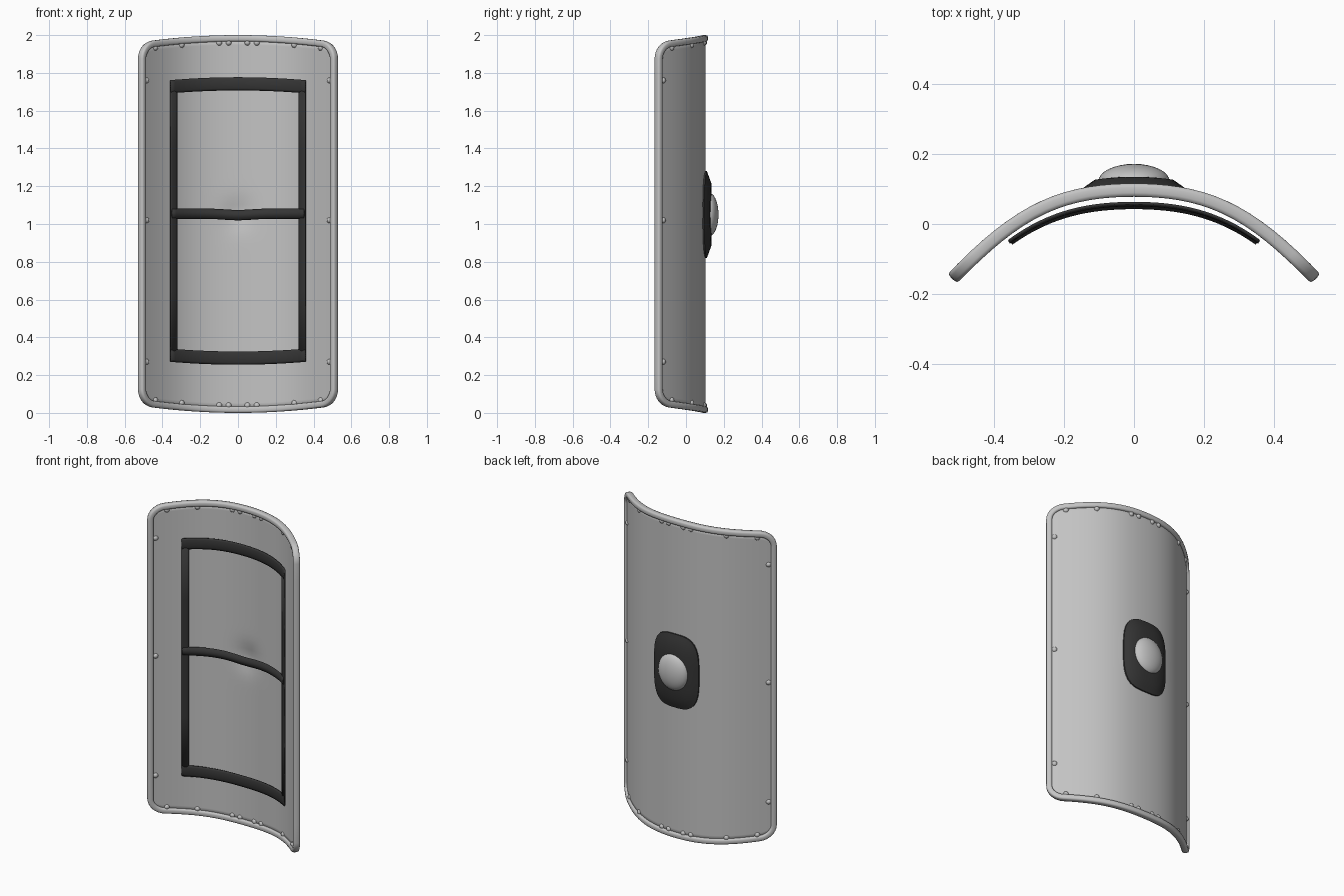
import bpy, bmesh, math
from mathutils import Vector, Matrix
from mathutils.geometry import interpolate_bezier

cube = bpy.data.objects.get("Cube")
if cube:
    bpy.data.objects.remove(cube)


def material(name, rgb, rough):
    m = bpy.data.materials.new(name)
    m.use_nodes = True
    m.diffuse_color = (*rgb, 1)
    bsdf = next(n for n in m.node_tree.nodes if n.type == 'BSDF_PRINCIPLED')
    bsdf.inputs["Base Color"].default_value = (*rgb, 1)
    bsdf.inputs["Roughness"].default_value = rough
    return m


STEEL = material("light_grey_steel", (0.55, 0.55, 0.55), 0.5)
DARK = material("dark_grey_leather", (0.035, 0.035, 0.035), 0.8)

# Curved plan of the shield: y as a function of x
PLAN = interpolate_bezier(Vector((0, .097)), Vector((.22, .097)),
                          Vector((.34, .03)), Vector((.52, -.157)), 80)
HALF_W, CORNER_X, CORNER_H = .508, .45, .07


def plan_y(x):
    x = abs(x)
    for a, b in zip(PLAN, PLAN[1:]):
        if x <= b.x:
            return a.y + (b.y - a.y) * (x - a.x) / (b.x - a.x)
    return PLAN[-1].y


def half_height(x):
    x = abs(x)
    t = min(1, max(0, (x - CORNER_X) / (HALF_W - CORNER_X)))
    return .983 - .036 * (x / .5) ** 2 - CORNER_H * (1 - math.sqrt(1 - t * t))


def surface_normal(x):
    d = .004
    return Vector((plan_y(x - d) - plan_y(x + d), 2 * d, 0)).normalized()


def finish(name, bm, mat, angle=40, thickness=0):
    bmesh.ops.recalc_face_normals(bm, faces=bm.faces)
    mesh = bpy.data.meshes.new(name)
    bm.to_mesh(mesh)
    bm.free()
    mesh.materials.append(mat)
    ob = bpy.data.objects.new(name, mesh)
    bpy.context.collection.objects.link(ob)
    if thickness:
        mod = ob.modifiers.new("thickness", 'SOLIDIFY')
        mod.thickness = thickness
        mod.offset = 0
    bpy.ops.object.select_all(action='DESELECT')
    ob.select_set(True)
    bpy.context.view_layer.objects.active = ob
    bpy.ops.object.shade_smooth_by_angle(angle=math.radians(angle))
    return ob


def skin(bm, rows, close_u=False, close_v=False):
    """Join rows of points with quads."""
    vs = [[bm.verts.new(p) for p in row] for row in rows]
    nu, nv = len(vs), len(vs[0])
    for i in range(nu if close_u else nu - 1):
        for j in range(nv if close_v else nv - 1):
            k, l = (i + 1) % nu, (j + 1) % nv
            bm.faces.new((vs[i][j], vs[k][j], vs[k][l], vs[i][l]))
    return vs


def sheet(name, nu, nv, func, mat, thickness):
    """Thin sheet from func(u, v), with u and v from -1 to 1."""
    bm = bmesh.new()
    skin(bm, [[func(2 * i / nu - 1, 2 * j / nv - 1) for j in range(nv + 1)]
              for i in range(nu + 1)])
    return finish(name, bm, mat, 40, thickness)


# Shield panel, with a shallow hollow behind the boss
def panel_point(u, v):
    x = HALF_W * math.sin(u * math.pi / 2)
    z = 1 + v * half_height(x)
    hollow = .02 * math.exp(-(x * x + (z - 1.05) ** 2) / .006)
    return (x, plan_y(x) + hollow, z)


sheet("shield_panel", 56, 56, panel_point, STEEL, .012)

# Rim: rounded square section swept round the outline
quarter = [(CORNER_X * i / 14, half_height(CORNER_X * i / 14)) for i in range(14)]
for i in range(9):
    x = CORNER_X + (HALF_W - CORNER_X) * math.sin(i / 8 * math.pi / 2)
    quarter.append((x, half_height(x)))
side = quarter[-1][1]
quarter += [(HALF_W, side * (1 - i / 8)) for i in range(1, 9)]
right = quarter + [(x, -z) for x, z in quarter[-2::-1]]
outline = right + [(-x, z) for x, z in right[-2:0:-1]]
path = [Vector((x, plan_y(x), 1 + z)) for x, z in outline]
bm = bmesh.new()
rings = []
for i, p in enumerate(path):
    tangent = path[(i + 1) % len(path)] - path[i - 1]
    n = surface_normal(p.x)
    out = tangent.cross(n).normalized()
    ring = []
    for k in range(16):
        a = math.tau * k / 16
        c, s = math.cos(a), math.sin(a)
        q = (c ** 4 + s ** 4) ** -.25
        ring.append(p + out * (.017 * q * c) + n * (.019 * q * s))
    rings.append(ring)
skin(bm, rings, True, True)
finish("rim", bm, STEEL, 60)

# Rivets along the inner edge of the rim
spots = [(s * .487, z) for s in (-1, 1) for z in (.27, 1.02, 1.76)]
for x in (.05, .1, .3, .44):
    for s in (-1, 1):
        spots += [(s * x, 1 + t * (half_height(x) - .022)) for t in (-1, 1)]
bm = bmesh.new()
for x, z in spots:
    bmesh.ops.create_icosphere(bm, subdivisions=2, radius=.017,
                               matrix=Matrix.Translation((x, plan_y(x), z)))
finish("rivets", bm, STEEL, 60)

# Handle frame behind the panel: two cross straps, two uprights and a grip
FRAME_Z, FRAME_X = 1.016, .357


def strap_y(x, v, bulge):
    return plan_y(x) - .037 - bulge * (1 - v * v)


def cross_strap(sign):
    def point(u, v):
        bow = 1 - u * u
        z = .711 + .015 * bow + v * .034
        return (u * FRAME_X, strap_y(u * FRAME_X, v, .006), FRAME_Z + sign * z)
    return point


def upright(sign):
    def point(u, v):
        x = sign * (.341 + .018 * u)
        return (x, strap_y(x, u, .003), FRAME_Z + v * .74)
    return point


def grip_point(u, v):
    x = u * .35
    z = 1.055 - .008 * math.exp(-(x / .1) ** 2) + v * .025
    return (x, strap_y(x, v, .014), z)


sheet("upper_strap", 32, 6, cross_strap(1), DARK, .007)
sheet("lower_strap", 32, 6, cross_strap(-1), DARK, .007)
sheet("left_upright", 4, 4, upright(1), DARK, .007)
sheet("right_upright", 4, 4, upright(-1), DARK, .007)
sheet("grip", 32, 8, grip_point, DARK, .007)

# Boss plate: rounded rectangle bent over the back of the panel
BOSS_Z = 1.05
bm = bmesh.new()
rows = []
for r, lift in ((1, 0), (1, .014), (.9, .022), (.72, .037), (.4, .038), (.1, .038)):
    row = []
    for k in range(48):
        a = math.tau * k / 48
        c, s = math.cos(a), math.sin(a)
        q = r * (abs(c) ** 3.4 + abs(s) ** 3.4) ** (-1 / 3.4)
        x = .155 * q * c
        row.append((x, plan_y(x) + lift, BOSS_Z + .23 * q * s))
    rows.append(row)
rings = skin(bm, rows, False, True)
bm.faces.new(rings[-1])
finish("boss_plate", bm, DARK, 40)

# Domed boss
bm = bmesh.new()
bmesh.ops.create_uvsphere(bm, u_segments=32, v_segments=24, radius=1)
bmesh.ops.bisect_plane(bm, geom=bm.verts[:] + bm.edges[:] + bm.faces[:],
                       plane_co=(0, 0, 0), plane_no=(0, 1, 0), clear_inner=True)
bmesh.ops.transform(bm, verts=bm.verts, matrix=Matrix.Translation((0, .122, BOSS_Z))
                    @ Matrix.Diagonal((.102, .05, .115, 1)))
finish("boss_dome", bm, STEEL, 60)
